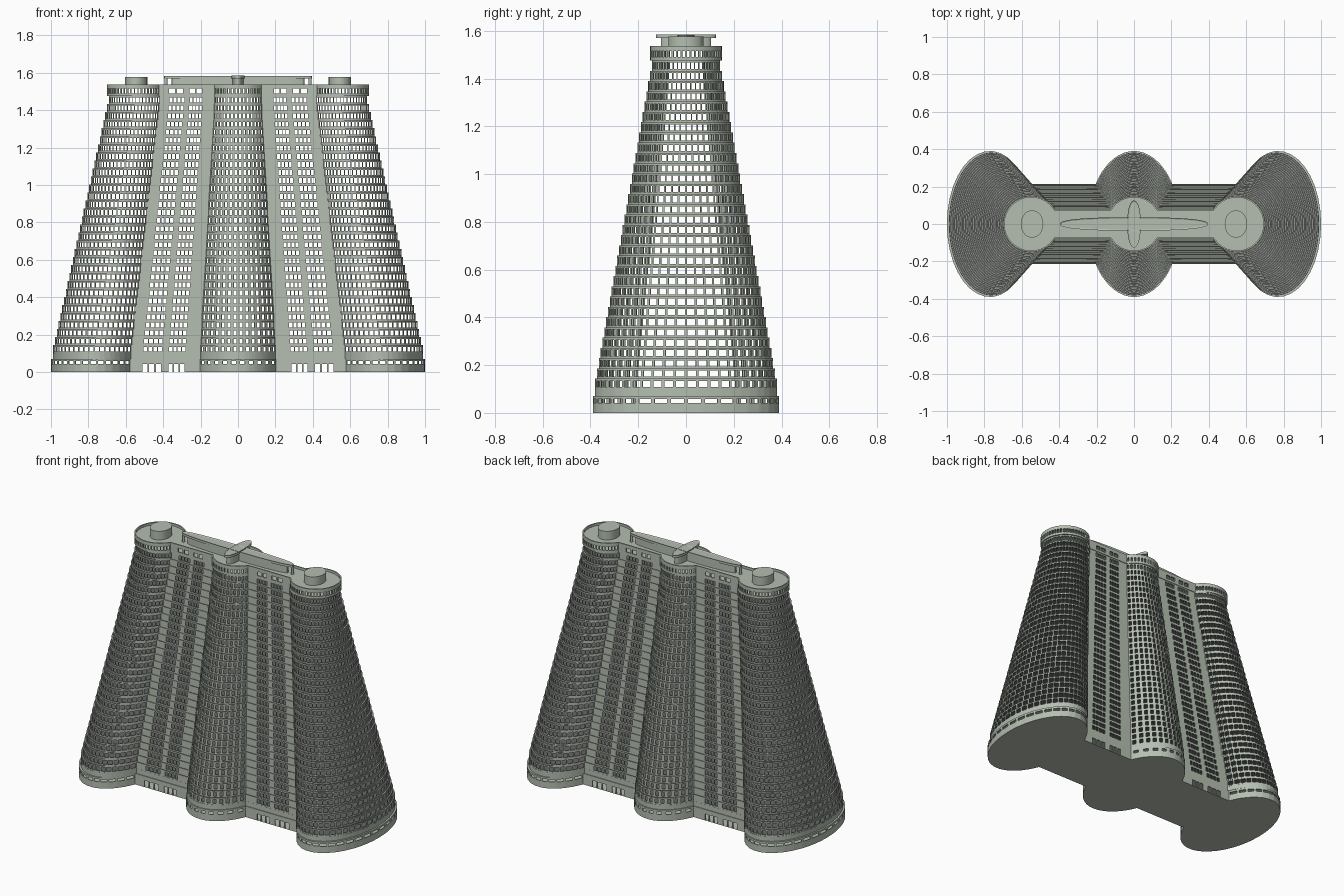
import bpy, bmesh
from math import sin, cos, pi, asin, copysign

if "Cube" in bpy.data.objects:
    bpy.data.objects.remove(bpy.data.objects["Cube"], do_unlink=True)


def material(name, rgb):
    m = bpy.data.materials.new(name)
    m.use_nodes = True
    m.diffuse_color = (*rgb, 1)
    m.node_tree.nodes["Principled BSDF"].inputs["Base Color"].default_value = (*rgb, 1)
    return m


SAGE = material("sage concrete", (0.46, 0.52, 0.44))
DARK = material("dark grey floor", (0.13, 0.13, 0.13))


def finish(name, bm, mat, thickness=0):
    me = bpy.data.meshes.new(name)
    bm.to_mesh(me)
    bm.free()
    me.materials.append(mat)
    ob = bpy.data.objects.new(name, me)
    bpy.context.collection.objects.link(ob)
    if thickness:
        mod = ob.modifiers.new("thickness", "SOLIDIFY")
        mod.thickness = thickness
        mod.offset = -1
    return ob


# Plan of the building: three round towers joined by two straight wings
def plan(t, centre_bays=7, wing_bays=4, end_bays=20, pier=0.2):
    """Wall segments (start, end, kind) round the plan; t runs from base 0 to crown 1."""
    mix = lambda low, high: low + (high - low) * t
    cx, ae, be = mix(0.77, 0.55), mix(0.23, 0.15), mix(0.39, 0.15)
    ac, w = mix(0.245, 0.15), mix(0.215, 0.08)
    ang = asin(w / be)
    x_in, x_out = ac * cos(ang), cx - ae * cos(ang)
    segs = []

    def bays(curve, u0, u1, n, kind, margin):
        step = (u1 - u0) / n
        for k in range(n):
            cuts = [u0 + step * (k + f) for f in (0, margin, 1 - margin, 1)]
            for j, kd in enumerate(("solid", kind, "solid")):
                segs.append((curve(cuts[j]), curve(cuts[j + 1]), kd))

    def wing(f):
        return (x_in + (x_out - x_in) * f, -w)

    bays(lambda a: (ac * cos(a), -be * sin(a)), pi / 2, ang, centre_bays, "tower", pier + 0.04)
    segs.append((wing(0), wing(0.21), "solid"))
    bays(wing, 0.21, 0.46, wing_bays, "wing", 0.12)
    segs.append((wing(0.46), wing(0.545), "solid"))
    bays(wing, 0.545, 0.83, wing_bays, "wing", 0.12)
    segs.append((wing(0.83), wing(1), "solid"))
    bays(lambda a: (cx + ae * cos(a), -be * sin(a)), pi - ang, 0, end_bays, "tower", pier - 0.08)
    # mirror the quarter to the back, then the half to the other side
    for sx, sy in ((1, -1), (-1, 1)):
        flip = lambda p: (p[0] * sx, p[1] * sy)
        segs += [(flip(q), flip(p), k) for p, q, k in reversed(segs)]
    return segs


def add_wall(bm, segs, levels, openings):
    """Wall ring; openings maps a segment kind to the band left open."""
    rings = [[bm.verts.new((*s[0], z)) for s in segs] for z in levels]
    n = len(segs)
    for band in range(len(levels) - 1):
        lo, hi = rings[band], rings[band + 1]
        for i, s in enumerate(segs):
            if openings.get(s[2]) != band:
                j = (i + 1) % n
                bm.faces.new((lo[i], lo[j], hi[j], hi[i]))


def add_slab(bm, segs, z):
    bm.faces.new([bm.verts.new((*s[0], z)) for s in segs])


# Podium with doors in the wings and a strip of small windows round the towers
podium = dict(centre_bays=5, wing_bays=3, end_bays=14)
bm = bmesh.new()
add_wall(bm, plan(0, **podium), (0, 0.042, 0.058, 0.07), {"wing": 0, "tower": 1})
finish("podium_wall", bm, SAGE, 0.006)
bm = bmesh.new()
add_slab(bm, plan(0, **podium), 0)
bmesh.ops.reverse_faces(bm, faces=bm.faces[:])
add_slab(bm, plan(0, **podium), 0.07)
finish("podium_slabs", bm, SAGE)
bm = bmesh.new()
add_wall(bm, plan(0.035), (0.07, 0.1), {})
finish("plinth", bm, SAGE, 0.006)

# Stepped storeys: each one is a little smaller than the one below
FLOORS, BOTTOM, TOP = 32, 0.1, 1.475
height = (TOP - BOTTOM) / FLOORS
walls, slabs = bmesh.new(), bmesh.new()
below = plan(0.035)
for i in range(FLOORS):
    segs = plan(0.04 + 0.99 * i / (FLOORS - 1))
    z = BOTTOM + i * height
    add_wall(walls, segs, [z + height * f for f in (0, 0.2, 0.8, 1)],
             {"wing": 1, "tower": 1})
    add_slab(slabs, below, z)
    below = segs
finish("storey_walls", walls, SAGE, 0.004)
finish("storey_floors", slabs, DARK)

# Crown storey with a parapet round the roof
crown = dict(centre_bays=7, wing_bays=2, end_bays=20, pier=0.26)
bm = bmesh.new()
add_wall(bm, plan(1, **crown), (TOP, 1.49, 1.515, 1.537), {"wing": 1, "tower": 1})
finish("crown_wall", bm, SAGE, 0.008)
bm = bmesh.new()
add_slab(bm, plan(1, **crown), TOP)
add_slab(bm, plan(1, **crown), 1.522)
finish("roof", bm, SAGE)


# Rooftop structures
def prism(name, cx, rx, ry, z0, z1, power=1.0, lip=0):
    bm = bmesh.new()
    ring = []
    for k in range(48):
        c, s = cos(2 * pi * k / 48), sin(2 * pi * k / 48)
        ring.append((cx + rx * copysign(abs(c) ** power, c),
                     ry * copysign(abs(s) ** power, s)))
    base = bm.faces.new([bm.verts.new((*p, z0)) for p in ring])
    out = bmesh.ops.extrude_face_region(bm, geom=[base])["geom"]
    bmesh.ops.translate(bm, verts=[v for v in out if isinstance(v, bmesh.types.BMVert)],
                        vec=(0, 0, z1 - z0))
    bmesh.ops.recalc_face_normals(bm, faces=bm.faces[:])
    if lip:
        top = [f for f in bm.faces if f.normal.z > 0.9]
        bmesh.ops.inset_region(bm, faces=top, thickness=lip, depth=-0.004)
    return finish(name, bm, SAGE)


for side, sx in (("left", 1), ("right", -1)):
    prism(side + "_penthouse", sx * 0.545, 0.06, 0.073, 1.52, 1.577)
    prism(side + "_bar_post", sx * 0.385, 0.008, 0.01, 1.52, 1.572)
prism("long_bar_body", 0, 0.355, 0.03, 1.52, 1.57, 0.8)
prism("cross_bar_body", 0, 0.03, 0.105, 1.52, 1.57, 0.9)
prism("long_bar_cap", 0, 0.395, 0.036, 1.568, 1.583, 0.8, 0.007)
prism("cross_bar_cap", 0, 0.036, 0.125, 1.569, 1.585, 0.9, 0.007)
